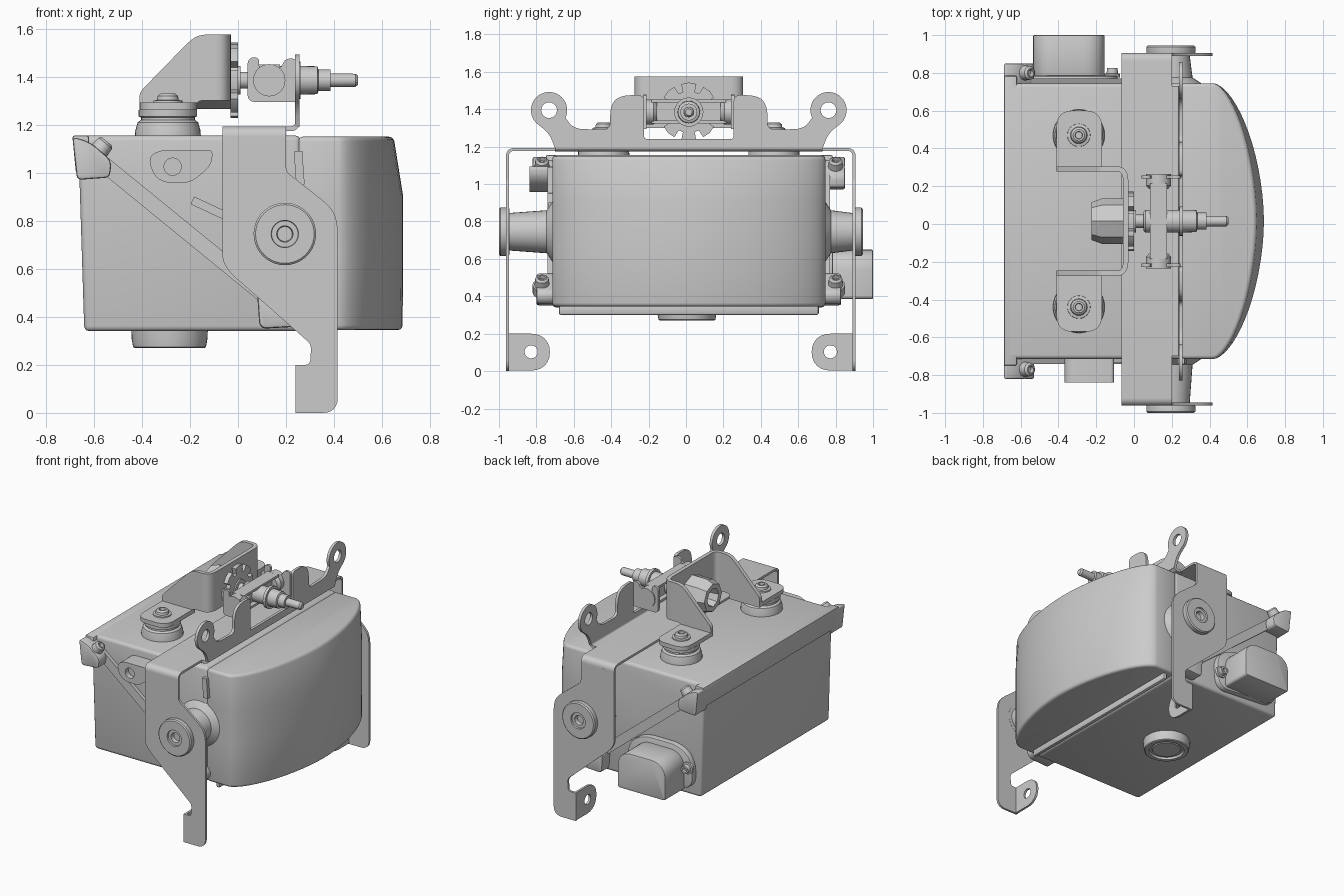
import bpy, bmesh, math
from mathutils import Vector
from mathutils.geometry import tessellate_polygon

if "Cube" in bpy.data.objects:
    bpy.data.objects.remove(bpy.data.objects["Cube"])

Y0 = 0.015      # symmetry line of the housing
YB = -0.028     # symmetry line of the U bracket


def finish(name, bm, bevel=0, seg=2, angle=35):
    bmesh.ops.recalc_face_normals(bm, faces=bm.faces)
    if bevel:
        edges = [e for e in bm.edges if len(e.link_faces) == 2
                 and e.calc_face_angle(0) > math.radians(angle)]
        bmesh.ops.bevel(bm, geom=edges, offset=bevel, segments=seg, profile=0.5,
                        affect='EDGES', clamp_overlap=True)
    me = bpy.data.meshes.new(name)
    bm.to_mesh(me)
    bm.free()
    ob = bpy.data.objects.new(name, me)
    bpy.context.collection.objects.link(ob)
    return ob


def fillet(pts, closed=True, n=6):
    """Round every corner that carries a third value (its setback)."""
    out = []
    for i, p in enumerate(pts):
        c = Vector(p[:2])
        if len(p) < 3 or (not closed and i in (0, len(pts) - 1)):
            out.append(c)
            continue
        a, b = Vector(pts[i - 1][:2]) - c, Vector(pts[(i + 1) % len(pts)][:2]) - c
        p0 = c + a.normalized() * min(p[2], a.length * .49)
        p1 = c + b.normalized() * min(p[2], b.length * .49)
        for k in range(n + 1):
            t = k / n
            w = 2 * t * (1 - t) * .83
            s = (1 - t) ** 2 + w + t * t
            out.append((p0 * (1 - t) ** 2 + c * w + p1 * t * t) / s)
    return out


def prism(name, axis, a, b, pts, holes=(), bevel=0, seg=2):
    """Extrude a filleted 2D profile (with round holes) from a to b along an axis."""
    put = {'x': lambda p, t: (t, p[0], p[1]), 'y': lambda p, t: (p[0], t, p[1]),
           'z': lambda p, t: (p[0], p[1], t)}[axis]
    loops = [fillet(pts)]
    for u, v, r in holes:
        loops.append([Vector((u + r * math.cos(k * math.tau / 24), v + r * math.sin(k * math.tau / 24)))
                      for k in range(24)])
    bm = bmesh.new()
    ends = [[[bm.verts.new(put(p, t)) for p in lp] for lp in loops] for t in (a, b)]
    for end in ends:
        flat = [v for lp in end for v in lp]
        if holes:
            for tri in tessellate_polygon([[p.to_3d() for p in lp] for lp in loops]):
                bm.faces.new([flat[i] for i in tri])
        else:
            bm.faces.new(flat)
    for l0, l1 in zip(*ends):
        for i in range(len(l0)):
            bm.faces.new((l0[i - 1], l0[i], l1[i], l1[i - 1]))
    return finish(name, bm, bevel, seg)


def strip(name, axis, a, b, path, thick):
    """Bent sheet metal: thicken an open path and extrude it."""
    p = fillet(path, False)
    left, right = [], []
    for i, c in enumerate(p):
        d = (p[min(i + 1, len(p) - 1)] - p[max(i - 1, 0)]).normalized()
        n = Vector((-d.y, d.x)) * thick / 2
        left.append(tuple(c + n))
        right.append(tuple(c - n))
    return prism(name, axis, a, b, left + right[::-1])


def lathe(name, origin, direction, rings, n=32):
    """Stack of (distance, radius) rings along a direction, capped at both ends."""
    q = Vector(direction).to_track_quat('Z', 'Y')
    bm = bmesh.new()
    rows = [[bm.verts.new(Vector(origin) + q @ Vector((r * math.cos(k * math.tau / n),
             r * math.sin(k * math.tau / n), t))) for k in range(n)] for t, r in rings]
    for r0, r1 in zip(rows, rows[1:]):
        for k in range(n):
            bm.faces.new((r0[k - 1], r0[k], r1[k], r1[k - 1]))
    bm.faces.new(rows[0])
    bm.faces.new(rows[-1])
    return finish(name, bm)


def box(name, x, y, z, bevel=0):
    return prism(name, 'z', z[0], z[1], [(x[0], y[0]), (x[1], y[0]), (x[1], y[1]), (x[0], y[1])], bevel=bevel)


# Housing and the rim on its rear top edge
prism('housing', 'y', -.715, .745, [(-.68, 1.155), (.26, 1.155), (.26, .34), (-.64, .34), (-.66, .97)],
      bevel=.022, seg=3)
prism('rear_rim', 'y', -.75, .785, [(-.69, 1.155), (-.62, 1.155), (-.62, 1.0), (-.675, 1.0)], bevel=.01)
strip('diagonal_flange', 'y', -.74, .77, [(-.62, 1.085), (.22, .40)], .065)
box('bottom_rib', (.30, .33), (-.68, .71), (.30, .36), .012)

# Domed front lens: D-shaped sections stacked in z
bm = bmesh.new()
rows = []
for z, depth in ((.345, .265), (.65, .268), (.90, .268), (1.15, .228)):
    row = [bm.verts.new((.25, Y0 - .73, z))]
    for k in range(33):
        s = math.sin(math.pi * (k / 32 - .5))
        row.append(bm.verts.new((.42 + depth * max(0, 1 - abs(s) ** 1.8) ** .6, Y0 + .73 * s, z)))
    row.append(bm.verts.new((.25, Y0 + .73, z)))
    rows.append(row)
for r0, r1 in zip(rows, rows[1:]):
    for k in range(len(r0)):
        bm.faces.new((r0[k - 1], r0[k], r1[k], r1[k - 1]))
bm.faces.new(rows[0])
bm.faces.new(rows[-1])
finish('front_lens', bm, .02, 3, 50)

# Corner lugs with screws set square to the diagonal flange
nrm = Vector((.64, 0, .77))
for side, s in (('left', -1), ('right', 1)):
    y0, y1, yc = Y0 + s * .70, Y0 + s * .835, Y0 + s * .785
    prism(f'upper_lug_{side}', 'y', y0, y1, [(-.69, 1.15, .02), (-.62, 1.13, .03), (-.525, 1.05, .03),
          (-.535, .98, .02), (-.67, .97, .02)], bevel=.012)
    prism(f'lower_lug_{side}', 'y', y0, y1 - s * .02, [(.08, .49, .02), (.14, .53, .03), (.29, .42, .03),
          (.27, .36, .03), (.09, .35, .03)], bevel=.012)
    for part, x, z in (('upper', -.60, 1.065), ('lower', .20, .435)):
        lathe(f'{part}_screw_{side}', (x, yc, z), nrm, [(-.02, .05), (.035, .05), (.035, .04), (.075, .036),
              (.085, .025), (.085, .018), (.065, .014)], 20)

    # Pivot boss on the housing and its washer outside the bracket
    yo = YB + s * .93
    lathe(f'pivot_boss_{side}', (.195, Y0 + s * .70, .745), (0, s, 0),
          [(0, .19), (.03, .16), (.06, .115), (abs(yo - Y0) - .71, .10)])
    yw = -.955 if s < 0 else .90
    lathe(f'pivot_washer_{side}', (.195, yw, .745), (0, s, 0), [(-.01, .125), (.012, .13), (.038, .13),
          (.045, .122), (.045, .057), (.034, .055), (.034, .034), (.0, .03)], 40)

    # Bracket side plate, with a bent foot tab
    ya = YB + s * .918
    prism(f'bracket_side_{side}', 'y', ya, ya + s * .016,
          [(-.065, 1.15), (.2, 1.15), (.2, 1.005, .02), (.385, .86, .05), (.415, .80, .05), (.415, 0, .06),
           (.24, 0), (.24, .2), (.30, .2, .02), (.305, .285, .02), (-.03, .58, .03), (-.065, .63, .03)])
    u = lambda d: YB + s * d
    prism(f'foot_tab_{side}', 'x', .24, .256, [(u(.93), .003), (u(.70), .003, .1), (u(.70), .2, .1), (u(.93), .2)],
          holes=[(u(.80), .103, .035)])

    # Eared front plate half, fork wing and trunnion cap
    v = lambda d: Y0 + s * d
    ear = [(v(.747 + .097 * math.cos(math.radians(t))), 1.395 + .097 * math.sin(math.radians(t)))
           for t in range(205, -46, -10)]
    prism(f'ear_plate_{side}', 'x', .237, .257,
          [(v(0), 1.19), (v(0), 1.24), (v(.24), 1.24, .02), (v(.24), 1.475, .03), (v(.37), 1.475, .06),
           (v(.42), 1.42, .05), (v(.42), 1.29, .04), (v(.615), 1.295, .05)] + ear
          + [(v(.745), 1.27, .04), (v(.715), 1.19)], holes=[(v(.747), 1.395, .042)])
    prism(f'fork_wing_{side}', 'y', v(.225), v(.243),
          [(.04, 1.295, .03), (.245, 1.295), (.245, 1.475, .02), (.195, 1.475, .02), (.18, 1.435, .02),
           (.085, 1.435, .02), (.09, 1.48, .02), (.04, 1.48, .03)])
    lathe(f'trunnion_cap_{side}', (.13, v(.17), 1.385), (0, s, 0), [(0, .05), (.02, .067), (.08, .067), (.08, .01)])

    # Tripod bracket arm, foot, rubber mount and bolt
    yi = v(.262)
    prism(f'arm_{side}', 'y', yi, yi + s * .028,
          [(-.10, 1.575), (-.16, 1.575, .03), (-.20, 1.55, .03), (-.41, 1.335, .02), (-.41, 1.268),
           (-.17, 1.268), (-.17, 1.3, .02), (-.10, 1.3)])
    prism(f'arm_foot_{side}', 'z', 1.262, 1.292, [(-.41, yi), (-.17, yi), (-.17, v(.585), .08), (-.41, v(.585), .08)])
    lathe(f'mount_{side}', (-.292, v(.455), 1.14), (0, 0, 1), [(0, .138), (.035, .136), (.07, .126), (.08, .112),
          (.09, .112), (.095, .122), (.122, .122)])
    lathe(f'mount_bolt_{side}', (-.292, v(.455), 1.285), (0, 0, 1), [(0, .062), (.015, .06), (.018, .045),
          (.035, .042), (.045, .03), (.045, .02), (.025, .018)], 24)

# Bracket top strap, and the bend leading up to the ears
strip('bracket_strap', 'x', -.065, .2, [(YB - .926, 1.12), (YB - .926, 1.185, .035), (YB + .926, 1.185, .035),
      (YB + .926, 1.12)], .016)
strip('ear_bend', 'y', Y0 - .715, Y0 + .715, [(.18, 1.183), (.247, 1.183, .03), (.247, 1.23)], .02)

# Front wall of the tripod bracket
strip('tripod_wall', 'z', 1.30, 1.575, [(-.13, Y0 - .276), (-.044, Y0 - .276, .06), (-.044, Y0 + .276, .06),
      (-.13, Y0 + .276)], .028)

# Adjuster: socket, toothed clip disc, screw, hub and trunnion ribs
axis0 = (0, Y0, 1.385)
lathe('adjuster_socket', axis0, (-1, 0, 0), [(.0, .12), (.17, .12), (.225, .10), (.225, .065), (.12, .05)], 8)
teeth = []
for k in range(8):
    for off, r in ((-15, .155), (0, .158), (15, .155), (17, .10), (28, .10)):
        t = math.radians(k * 45 + off)
        teeth.append((Y0 + r * math.cos(t), 1.385 + r * math.sin(t)))
prism('clip_disc', 'x', -.032, 0, teeth)
lathe('adjuster_screw', axis0, (1, 0, 0), [(-.02, .06), (.01, .06), (.01, .035), (.24, .035), (.24, .078), (.26, .078),
      (.26, .06), (.33, .058), (.335, .045), (.385, .045), (.385, .028), (.49, .027), (.50, .018)], 24)
lathe('adjuster_hub', axis0, (1, 0, 0), [(.05, .05), (.06, .06), (.24, .06)], 24)
for i, z in enumerate((1.325, 1.435)):
    box(f'trunnion_rib_{i}', (.085, .175), (Y0 - .2, Y0 + .2), (z, z + .016))
box('trunnion_web', (.12, .14), (Y0 - .2, Y0 + .2), (1.33, 1.445))

# Connector on the back side, with its base and screws
prism('connector_base', 'y', .73, .785, [(-.60, .40, .08), (-.10, .36, .08), (-.08, .60, .08), (-.20, .69, .08),
      (-.50, .69, .08), (-.60, .60, .08)], bevel=.01)
prism('connector', 'y', .77, 1.0, [(-.535, .385, .02), (-.155, .385, .02), (-.155, .65, .11), (-.535, .65, .11)],
      bevel=.008)
for i, (x, z) in enumerate(((-.565, .55), (-.115, .48))):
    lathe(f'connector_screw_{i}', (x, .775, z), (0, 1, 0), [(0, .042), (.02, .042), (.022, .03), (.05, .028),
          (.05, .016), (.03, .014)], 20)

# Front side boss with a hole, and a small slanted rib
prism('side_boss', 'y', -.70, -.838, [(-.375, 1.06, .03), (-.33, 1.095, .04), (-.105, 1.095, .02), (-.11, 1.03, .04),
      (-.20, .955, .04), (-.34, .96, .06)], holes=[(-.272, 1.025, .036)])
lathe('side_boss_plug', (-.272, -.70, 1.025), (0, -1, 0), [(0, .04), (.1, .04)], 24)
strip('side_rib', 'y', -.70, -.735, [(-.19, .885), (-.04, .815)], .035)
strip('upper_side_rib', 'y', -.70, -.74, [(.25, 1.09), (.26, .95)], .035)

# Bottom vent cap
lathe('bottom_cap', (-.285, .005, .36), (0, 0, -1), [(0, .16), (.05, .158), (.085, .152), (.09, .145), (.09, .12),
      (.075, .115), (.075, .10), (.082, .095)], 40)

bpy.ops.object.select_all(action='SELECT')
bpy.context.view_layer.objects.active = bpy.context.selected_objects[0]
bpy.ops.object.shade_smooth_by_angle(angle=math.radians(35))
